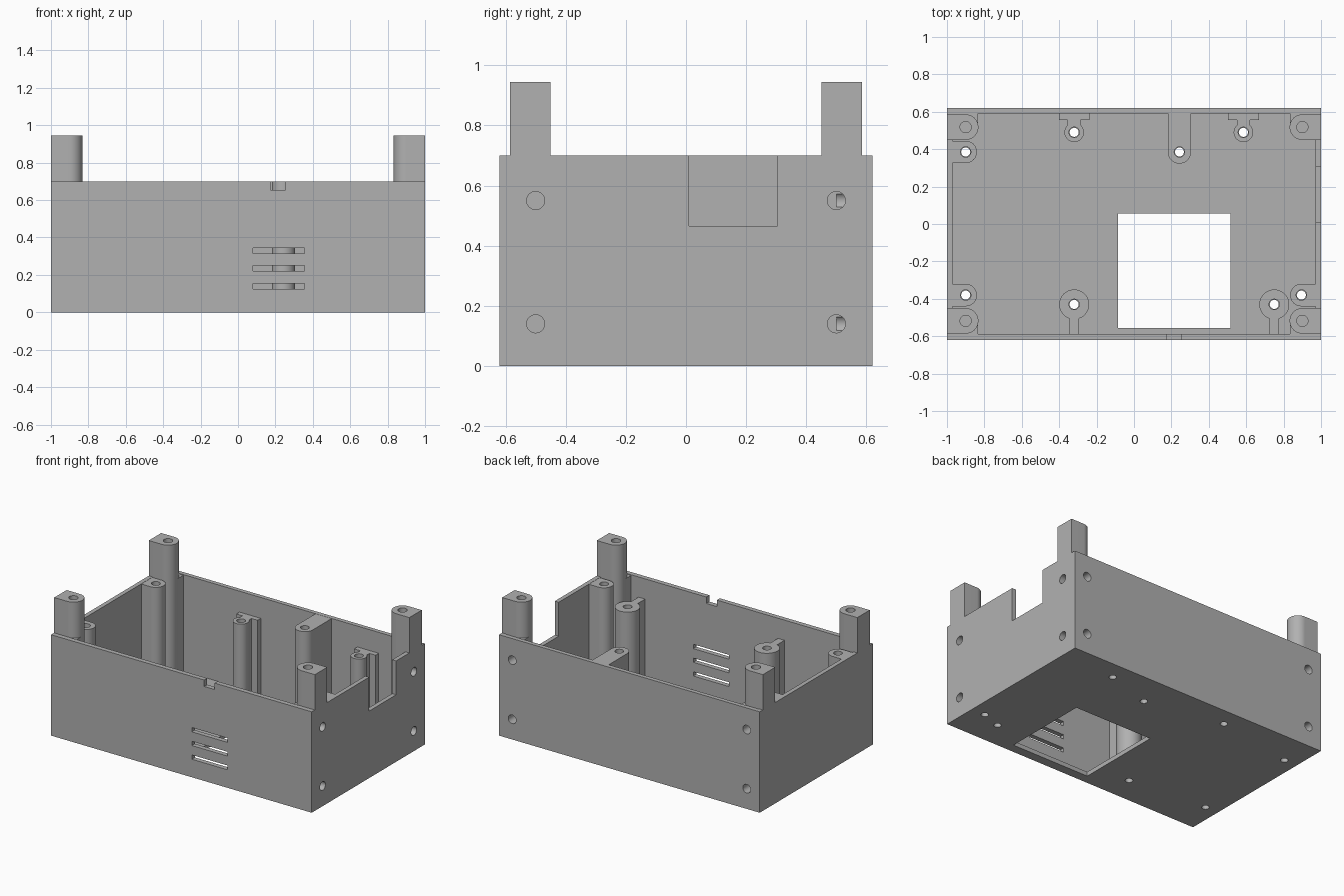
import bpy, bmesh
from math import sin, cos, asin, pi, radians
from mathutils import Matrix, Vector

if "Cube" in bpy.data.objects:
    bpy.data.objects.remove(bpy.data.objects["Cube"], do_unlink=True)

grey = bpy.data.materials.new("plain grey")
grey.use_nodes = True
colour = (0.44, 0.44, 0.44, 1)
grey.diffuse_color = colour
grey.node_tree.nodes["Principled BSDF"].inputs["Base Color"].default_value = colour

WALL = 0.03
RIM = 0.70
TOP = 0.945
BASE = 0.015          # posts start inside the floor
parts = []


def finish(name, bm, keep=True):
    bmesh.ops.recalc_face_normals(bm, faces=bm.faces)
    mesh = bpy.data.meshes.new(name)
    bm.to_mesh(mesh)
    bm.free()
    mesh.materials.append(grey)
    ob = bpy.data.objects.new(name, mesh)
    bpy.context.collection.objects.link(ob)
    if keep:
        parts.append(ob)
    return ob


def box(name, x, y, z, keep=True):
    bm = bmesh.new()
    bmesh.ops.create_cube(bm, size=1)
    for v in bm.verts:
        v.co = [lo + (hi - lo) * (c + 0.5) for c, (lo, hi) in zip(v.co, (x, y, z))]
    return finish(name, bm, keep)


def prism(name, pts, z0, z1):
    bm = bmesh.new()
    face = bm.faces.new([bm.verts.new((x, y, z0)) for x, y in pts])
    ext = bmesh.ops.extrude_face_region(bm, geom=[face])["geom"]
    moved = [v for v in ext if isinstance(v, bmesh.types.BMVert)]
    bmesh.ops.translate(bm, verts=moved, vec=(0, 0, z1 - z0))
    return finish(name, bm)


def drill(start, end, r):
    """Round cutter between two points."""
    a, b = Vector(start), Vector(end)
    turn = Vector((0, 0, 1)).rotation_difference(b - a).to_matrix().to_4x4()
    bm = bmesh.new()
    bmesh.ops.create_cone(bm, cap_ends=True, segments=32, radius1=r, radius2=r,
                          depth=(b - a).length,
                          matrix=Matrix.Translation((a + b) / 2) @ turn)
    return finish("cutter", bm, False)


def block(x, y, z):
    return box("cutter", x, y, z, False)


def cut(ob, cutters):
    for c in cutters:
        mod = ob.modifiers.new("cut", "BOOLEAN")
        mod.operation, mod.solver, mod.object = "DIFFERENCE", "EXACT", c
    deps = bpy.context.evaluated_depsgraph_get()
    deps.update()
    mesh = bpy.data.meshes.new_from_object(ob.evaluated_get(deps))
    ob.modifiers.clear()
    ob.data = mesh
    for c in cutters:
        bpy.data.objects.remove(c, do_unlink=True)


def keyhole(cx, cy, r, heading, w, tail):
    """Round post joined to a wall by a web of half width w; tail = outline past the arc."""
    a = asin(min(1, w / r))
    n = 32
    local = [(r * cos(t), r * sin(t))
             for t in (a + (2 * pi - 2 * a) * i / n for i in range(n + 1))]
    local += [(u, -v) for u, v in tail] + [(u, v) for u, v in reversed(tail)]
    c, s = cos(heading), sin(heading)
    return [(cx + u * c - v * s, cy + u * s + v * c) for u, v in local]


# Open tray
tray = box("tray", (-1, 1), (-0.62, 0.62), (0, RIM))
openings = [block((-1 + WALL, 1 - WALL), (-0.587, 0.59), (WALL, 1)),
            block((-0.085, 0.515), (-0.555, 0.055), (-0.1, 0.1)),      # floor window
            block((0.95, 1.1), (0.01, 0.305), (0.465, 0.8)),           # side notch
            block((0.175, 0.255), (-0.7, -0.57), (0.655, 0.8))]        # front notch
for z in (0.125, 0.22, 0.315):                                         # vent slots
    openings.append(block((0.08, 0.355), (-0.7, -0.57), (z, z + 0.03)))

# Screw posts: name, x, y, radius, heading to wall, web half width, tail, height
EAST, NORTH, WEST, SOUTH = 0, pi / 2, pi, -pi / 2
side_tail = [(0.085, 0.06)]
front_tail = [(0.17, 0.025)]
tee_tail = [(0.065, 0.035), (0.065, 0.082), (0.115, 0.082)]
posts = [
    ("left_back_post", -0.9, 0.385, 0.06, WEST, 0.06, side_tail, RIM - 0.001),
    ("left_front_post", -0.9, -0.38, 0.06, WEST, 0.06, side_tail, RIM - 0.001),
    ("right_front_post", 0.895, -0.38, 0.06, EAST, 0.06, side_tail, RIM - 0.001),
    ("centre_back_post", 0.243, 0.385, 0.062, NORTH, 0.062, [(0.22, 0.062)], RIM - 0.001),
    ("front_board_post_a", -0.32, -0.43, 0.08, SOUTH, 0.025, front_tail, 0.56),
    ("front_board_post_b", 0.75, -0.43, 0.08, SOUTH, 0.025, front_tail, 0.56),
    ("back_board_post_a", -0.32, 0.49, 0.052, NORTH, 0.035, tee_tail, 0.555),
    ("back_board_post_b", 0.585, 0.49, 0.052, NORTH, 0.035, tee_tail, 0.555),
]
for name, x, y, r, heading, w, tail, h in posts:
    post = prism(name, keyhole(x, y, r, heading, w, tail), BASE, h)
    cut(post, [drill((x, y, -0.1), (x, y, 1), 0.028)])
    openings.append(drill((x, y, -0.1), (x, y, 0.1), 0.024))


def side_drills(sx, sy):
    """Blind screw holes in the back wall and in the +x wall."""
    out = []
    for z in (0.14, 0.55):
        if sx > 0:
            out.append(drill((1.1, sy * 0.5, z), (0.88, sy * 0.5, z), 0.03))
        if sy > 0:
            out.append(drill((sx * 0.9, 0.7, z), (sx * 0.9, 0.5, z), 0.03))
    return out


# Tall corner posts, each with a flush outer tab and a fill towards the wall
for sx, sname in ((-1, "left"), (1, "right")):
    for sy, yname in ((-1, "front"), (1, "back")):
        name = f"{sname}_{yname}_corner"
        x, y = sx * 0.9, sy * 0.518
        heading = EAST if sx > 0 else WEST
        column = prism(name + "_post",
                       keyhole(x, y, 0.068, heading, 0.068, [(0.085, 0.068)]), BASE, TOP)
        cut(column, [drill((x, y, TOP - 0.2), (x, y, 1.1), 0.03)] + side_drills(sx, sy))
        xs = sorted((sx * 0.985, sx))
        box(name + "_tab", xs, (y - 0.068, y + 0.068), (RIM, TOP))
        fill = box(name + "_fill", sorted((sx * 0.833, sx * 0.98)),
                   sorted((sy * 0.52, sy * 0.605)), (BASE, RIM - 0.005))
        cut(fill, side_drills(sx, sy) + [drill((x, y, TOP - 0.2), (x, y, 1.1), 0.03)])
        openings += side_drills(sx, sy)

cut(tray, openings)

# Smooth round walls, crisp edges
bpy.ops.object.select_all(action="DESELECT")
for ob in parts:
    ob.select_set(True)
bpy.context.view_layer.objects.active = tray
bpy.ops.object.shade_smooth_by_angle(angle=radians(30))
